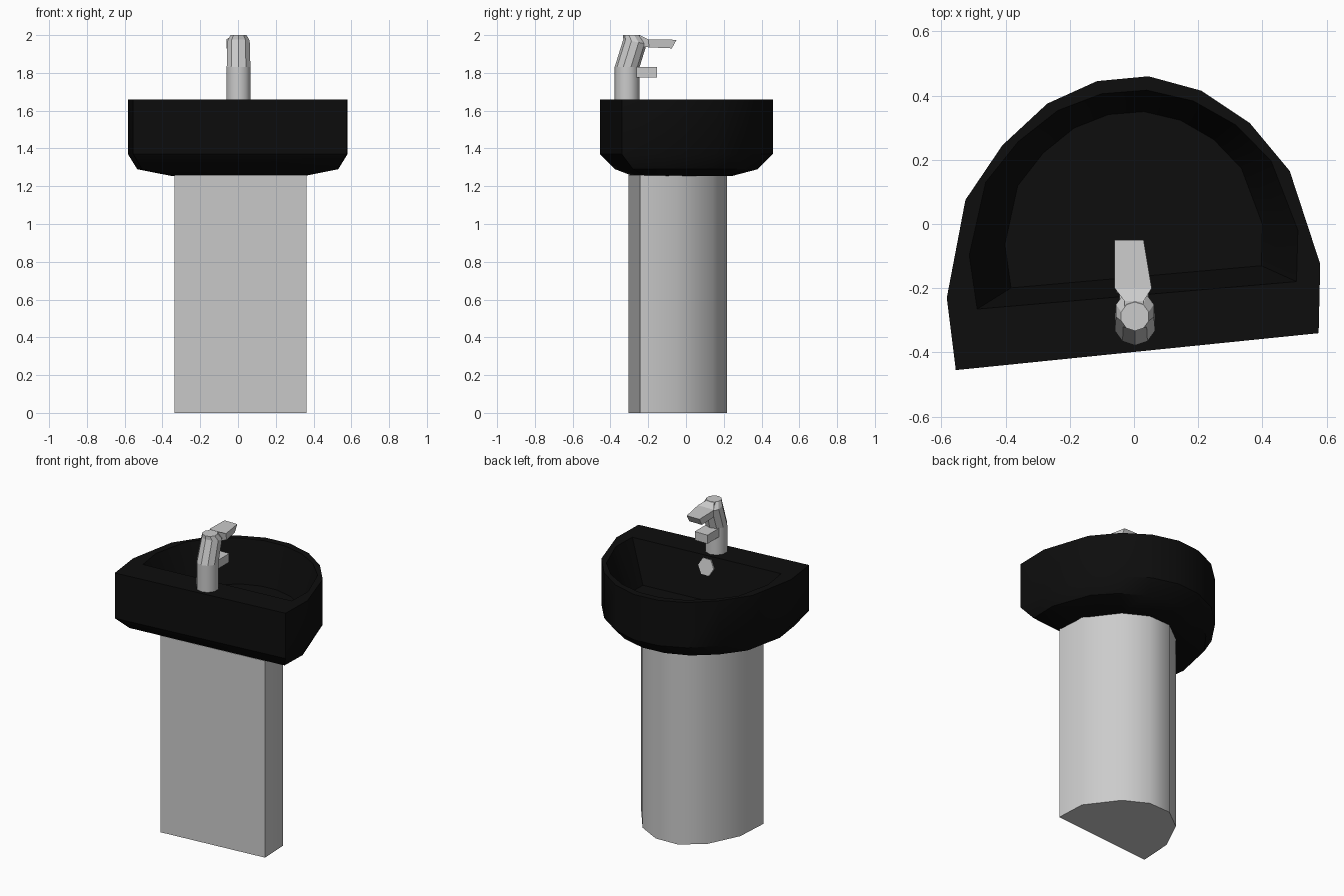
import bpy, bmesh, math

if "Cube" in bpy.data.objects:
    bpy.data.objects.remove(bpy.data.objects["Cube"])


def loft(name, rings, smooth=None, mat=None):
    """Skin a stack of equal-length rings and cap both ends."""
    bm = bmesh.new()
    loops = [[bm.verts.new(p) for p in ring] for ring in rings]
    n = len(loops[0])
    for a, b in zip(loops, loops[1:]):
        for i in range(n):
            j = (i + 1) % n
            bm.faces.new((a[i], a[j], b[j], b[i]))
    bm.faces.new(loops[0][::-1])
    bm.faces.new(loops[-1])
    bmesh.ops.recalc_face_normals(bm, faces=bm.faces)
    mesh = bpy.data.meshes.new(name)
    bm.to_mesh(mesh)
    bm.free()
    ob = bpy.data.objects.new(name, mesh)
    bpy.context.collection.objects.link(ob)
    if mat:
        mesh.materials.append(mat)
    if smooth:
        bpy.ops.object.select_all(action='DESELECT')
        ob.select_set(True)
        bpy.context.view_layer.objects.active = ob
        bpy.ops.object.shade_smooth_by_angle(angle=math.radians(smooth))
    return ob


def outline_ring(outline, z, sx=1, sy=1, oy=0):
    return [(x * sx, y * sy + oy, z) for x, y in outline]


def circle_ring(y, z, r, n=10, tilt=0.0):
    """Horizontal ring about x = 0, optionally sloping along y."""
    pts = []
    for i in range(n):
        a = 2 * math.pi * (i + 0.5) / n
        dy = r * math.sin(a)
        pts.append((0.003 + r * math.cos(a), y + dy, z + tilt * dy))
    return pts


def box_ring(x0, x1, z0, z1, y0, y1):
    """Upright rectangle; y0 is its lower edge, y1 its upper edge."""
    return [(x0, y0, z0), (x1, y0, z0), (x1, y1, z1), (x0, y1, z1)]


black = bpy.data.materials.new("black_glaze")
black.diffuse_color = (0.004, 0.004, 0.004, 1)
black.use_nodes = True
black.node_tree.nodes["Principled BSDF"].inputs["Base Color"].default_value = black.diffuse_color

# Pedestal: flat front, rounded back, slightly turned
foot = [(-.335, -.305), (.362, -.243), (.353, -.05), (.21, .14), (.062, .218),
        (-.09, .212), (-.225, .11), (-.322, -.09)]
loft("pedestal", [outline_ring(foot, 0), outline_ring(foot, 1.26)], 40)

# Basin: outside from the underside up, over the rim and down into the bowl
rim = [(-.555, -.455), (.575, -.34), (.58, -.125), (.485, .165), (.36, .315),
       (.21, .415), (.045, .46), (-.115, .445), (-.27, .375), (-.41, .245),
       (-.525, .075), (-.583, -.23)]
loft("basin", [
    outline_ring(rim, 1.255, .61, .58, -.02),
    outline_ring(rim, 1.29, .915, .825),
    outline_ring(rim, 1.37),
    outline_ring(rim, 1.66),
    outline_ring(rim, 1.66, .88, .745, .074),
    outline_ring(rim, 1.40, .69, .60, .074),
], 35, black)

# Overflow cap: six-sided disc on the sloping front wall of the bowl
cap = []
for off in (-.01, .006):
    ring = []
    for i in range(6):
        a = math.pi * i / 3
        u = .055 * math.sin(a)
        ring.append((.055 * math.cos(a), -.208 + off - .21 * u, 1.595 + u + off * .21))
    cap.append(ring)
loft("overflow_cap", cap)

# Tap column with its leaning, tapered head
loft("tap_column", [circle_ring(-.312, 1.65, .066), circle_ring(-.312, 1.83, .066)], 40)
loft("tap_head", [
    circle_ring(-.312, 1.83, .066),
    circle_ring(-.27, 1.965, .062, tilt=-.2),
    circle_ring(-.288, 2.0, .045),
])

# Lever handle on top, reaching over the bowl
loft("tap_lever", [
    box_ring(-.03, .03, 1.945, 1.998, -.28, -.27),
    box_ring(-.03, .03, 1.94, 1.998, -.24, -.24),
    box_ring(-.06, .055, 1.935, 1.978, -.195, -.2),
    box_ring(-.06, .03, 1.93, 1.975, -.075, -.05),
])

# Short spout below the lever
loft("tap_spout", [box_ring(-.045, .045, 1.775, 1.83, y, y) for y in (-.29, -.153)])
